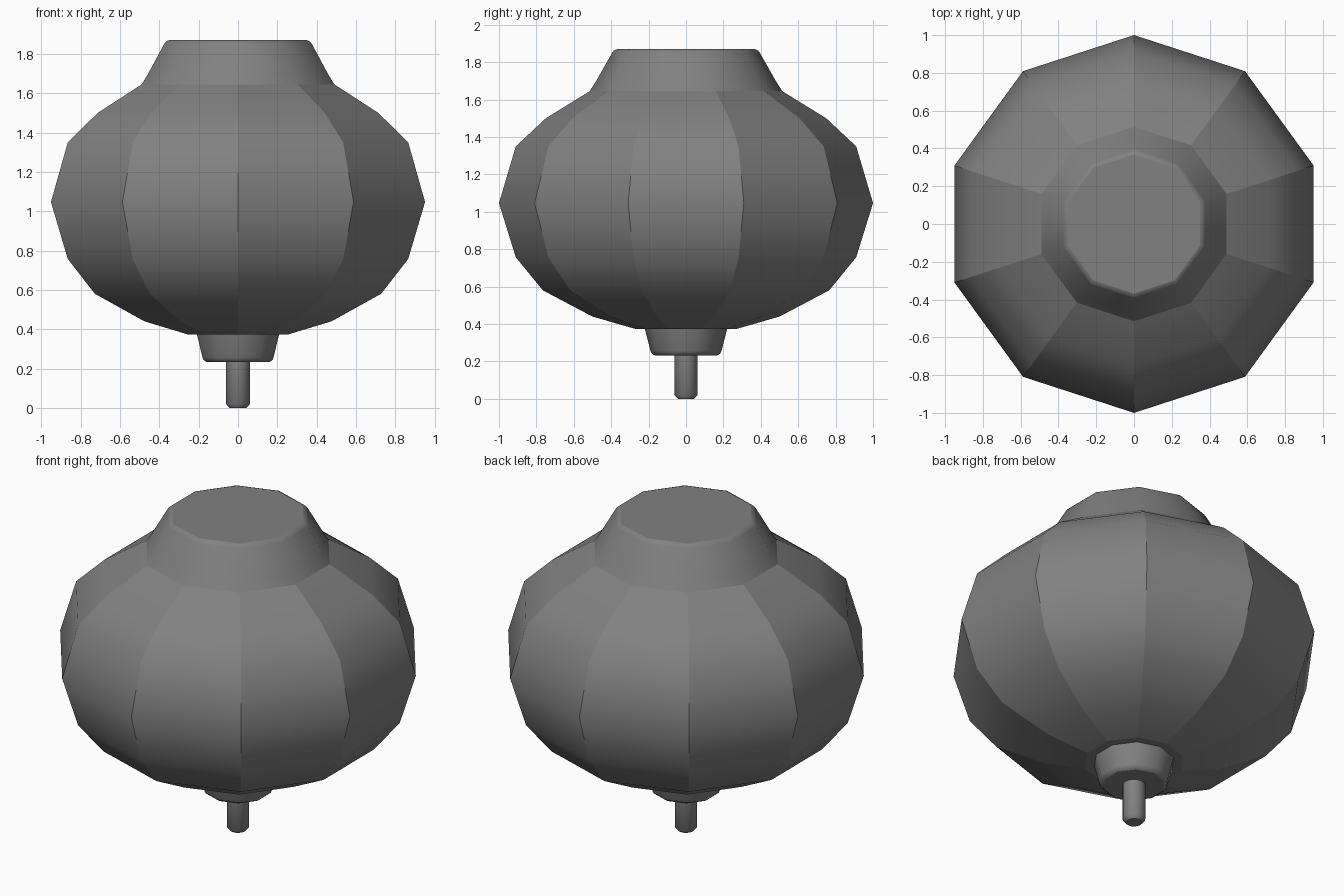
import bpy
import bmesh
from math import sin, cos, tau

if "Cube" in bpy.data.objects:
    bpy.data.objects.remove(bpy.data.objects["Cube"], do_unlink=True)

GREY = (0.22, 0.22, 0.22, 1.0)
grey = bpy.data.materials.new("Plain grey")
grey.use_nodes = True
grey.diffuse_color = GREY
grey.node_tree.nodes["Principled BSDF"].inputs["Base Color"].default_value = GREY


def lathe(name, profile, sides, sharp_ribs=False):
    """Turn a bottom-to-top (radius, z) profile into a closed solid."""
    bm = bmesh.new()
    rings = []
    for r, z in profile:
        # First corner points to +y
        rings.append([bm.verts.new((r * sin(tau * i / sides), r * cos(tau * i / sides), z))
                      for i in range(sides)])
    for low, high in zip(rings, rings[1:]):
        for i in range(sides):
            j = (i + 1) % sides
            bm.faces.new((low[i], low[j], high[j], high[i]))
    caps = [bm.faces.new(rings[0]), bm.faces.new(rings[-1])]
    bmesh.ops.recalc_face_normals(bm, faces=bm.faces)
    for face in bm.faces:
        face.smooth = True
    for edge in bm.edges:
        a, b = edge.verts
        rib = abs(a.co.z - b.co.z) > 0.001
        rim = any(f in caps for f in edge.link_faces)
        edge.smooth = not (rim or (rib and sharp_ribs))
    mesh = bpy.data.meshes.new(name)
    bm.to_mesh(mesh)
    bm.free()
    mesh.materials.append(grey)
    obj = bpy.data.objects.new(name, mesh)
    bpy.context.collection.objects.link(obj)
    return obj


# Faceted bulb with crisp vertical ribs
lathe("body", [(0.27, 0.374), (0.50, 0.44), (0.765, 0.58), (0.91, 0.757),
               (1.0, 1.047), (0.91, 1.35), (0.75, 1.50), (0.515, 1.645)], 10, True)

# Flared neck with a bevelled flat top
lathe("neck", [(0.515, 1.645), (0.48, 1.70), (0.395, 1.85), (0.385, 1.863), (0.368, 1.87)], 10)

# Tapered collar under the body
lathe("collar", [(0.22, 0.374), (0.19, 0.257), (0.184, 0.243), (0.168, 0.233)], 10)

# Round pin with a chamfered tip
lathe("pin", [(0.043, 0.0), (0.061, 0.02), (0.061, 0.24)], 16)
